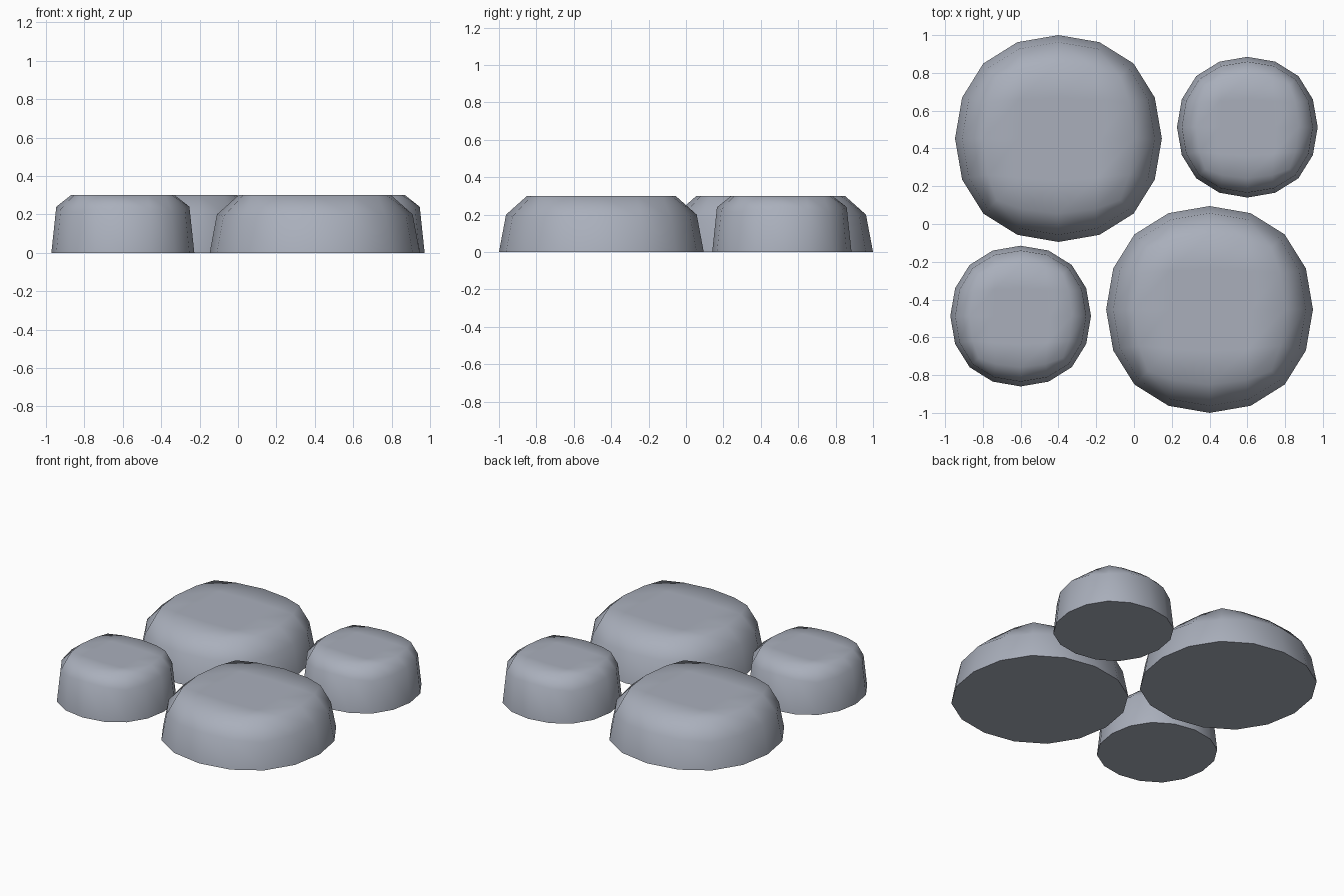
import bpy, bmesh

if "Cube" in bpy.data.objects:
    bpy.data.objects.remove(bpy.data.objects["Cube"])

mat = bpy.data.materials.new("cool_grey")
mat.diffuse_color = (0.40, 0.43, 0.50, 1)
mat.use_nodes = True
mat.node_tree.nodes["Principled BSDF"].inputs["Base Color"].default_value = mat.diffuse_color

TOP = 0.3


def pad(name, x, y, radius, shoulder_z):
    # Half of a subdivided cube: open below, flattened on top
    bpy.ops.mesh.primitive_cube_add(size=2)
    ob = bpy.context.object
    ob.name = name
    sub = ob.modifiers.new("round", 'SUBSURF')
    sub.levels = 2
    bpy.ops.object.modifier_apply(modifier=sub.name)
    bm = bmesh.new()
    bm.from_mesh(ob.data)
    bmesh.ops.delete(bm, geom=[v for v in bm.verts if v.co.z < -0.01], context='VERTS')
    widest = max(v.co.x for v in bm.verts)
    # first ring above the base, on the x axis
    ring = min(v.co.z for v in bm.verts
               if abs(v.co.y) < 0.01 and v.co.x > 0.5 * widest and v.co.z > 0.01)
    s, sz = radius / widest, shoulder_z / ring
    for v in bm.verts:
        v.co.x *= s
        v.co.y *= s
        v.co.z = min(max(v.co.z, 0) * sz, TOP)
    # flat underside
    bm.normal_update()
    for f in bm.faces:
        f.smooth = True
    rim = [e for e in bm.edges if e.is_boundary]
    for f in bmesh.ops.contextual_create(bm, geom=rim)["faces"]:
        f.smooth = False
    for e in rim:
        e.smooth = False
    bmesh.ops.recalc_face_normals(bm, faces=bm.faces[:])
    bm.to_mesh(ob.data)
    bm.free()
    ob.location = (x, y, 0)
    ob.data.materials.append(mat)


# Two large and two small pads
pad("large_pad_back", -0.4, 0.4525, 0.5475, 0.2)
pad("large_pad_front", 0.4, -0.4525, 0.5475, 0.2)
pad("small_pad_back", 0.6, 0.5125, 0.3725, 0.24)
pad("small_pad_front", -0.6, -0.4875, 0.3725, 0.24)
